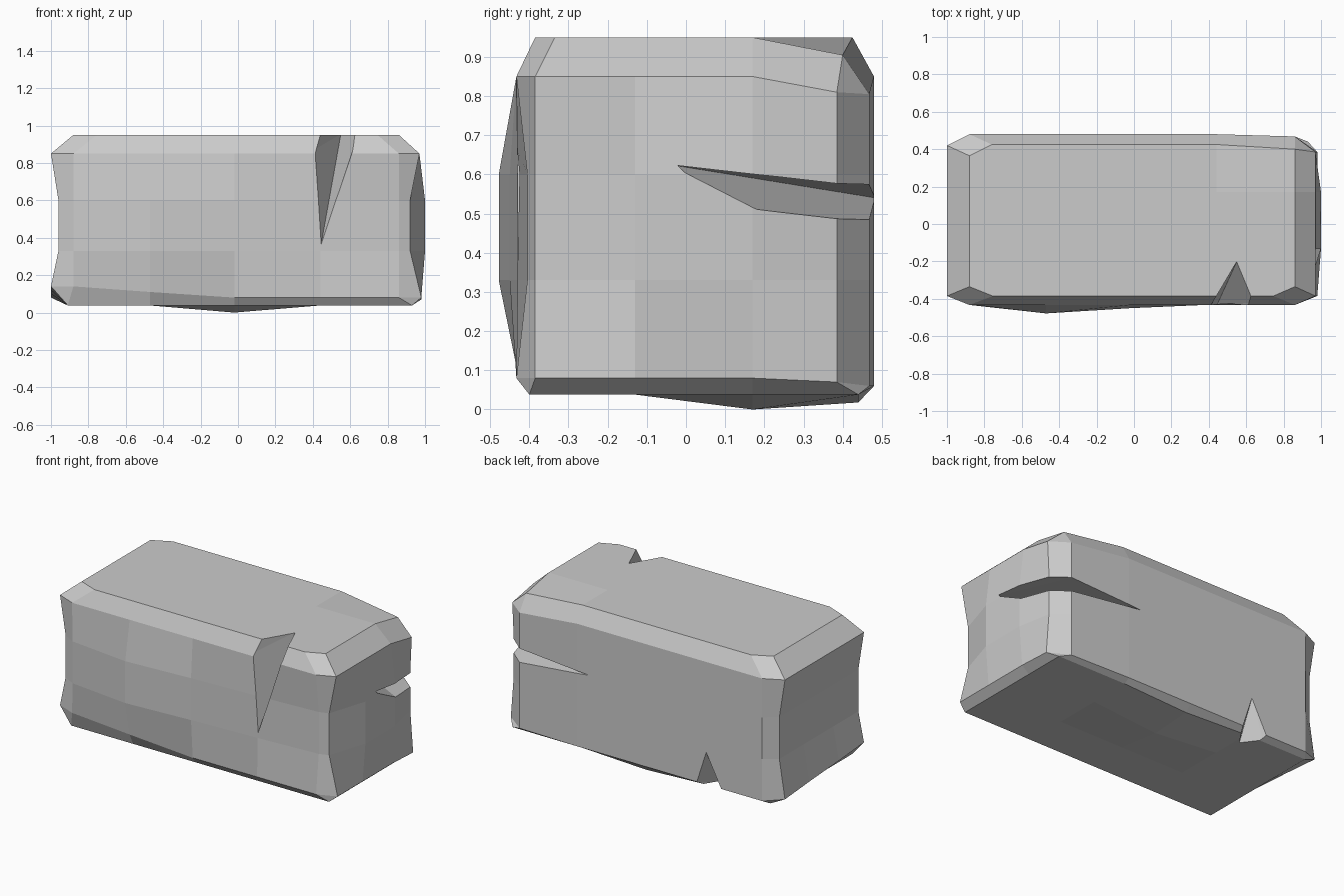
import bpy, bmesh
from mathutils import Vector
from itertools import product

if "Cube" in bpy.data.objects:
    bpy.data.objects.remove(bpy.data.objects["Cube"])

# Lattice shared by the six sides of the block
XS = [-.88, -.47, -.02, .44, .86]
YS = [-.385, -.13, .17, .42]
ZS = [.08, .33, .6, .85]
N = (4, 3, 3)


def place(axis, high, idx):
    """Position of a lattice point on one side, with the worn-stone offsets."""
    i, j, k = idx
    x, y, z = XS[i], YS[j], ZS[k]
    mid = k in (1, 2)
    if axis == 0:
        if high:
            if mid:
                x = (.92, 1.0, 1.0, .96)[j]
            else:
                x = .98 if k == 0 else .97
            if j == 3:
                y = .385
                z = (.07, .33, .6, .81)[k]
        else:
            x = -.96 if mid else -1.0
            if k == 0:
                z = (.14, .12, .1, .08)[j]
    elif axis == 1:
        if high:
            y = .468 if i == 4 else .48
            z = .06 if k == 0 else z
            if i == 4 and k == 3:
                z = .805
        else:
            y = (-.43, -.478, -.45, -.43, -.405)[i] if mid else -.433
            if k == 0:
                z = (.14, .11, .08, .08, .08)[i]
    elif high:
        z = .95
        y = .425 if j == 3 else y
        if i == 4 and j == 3:
            y, z = .40, .905
    else:
        z = .038
        x = -.91 if i == 0 else .93 if i == 4 else x
        y = -.4 if j == 0 else .44 if j == 3 else y
        if i == 2 and j > 1:
            z = .0 if j == 2 else .018
    return Vector((x, y, z))


# Block: six gridded sides joined by chamfer strips and corner triangles
bm = bmesh.new()
verts = {}


def vert(axis, high, idx):
    key = (axis, high, tuple(idx))
    if key not in verts:
        verts[key] = bm.verts.new(place(*key))
    return verts[key]


def at(**kw):
    return tuple(kw["a%d" % n] for n in range(3))


for axis, high in product(range(3), (0, 1)):
    u, v = [n for n in range(3) if n != axis]
    for a, b in product(range(N[u]), range(N[v])):
        quad = []
        for du, dv in ((0, 0), (1, 0), (1, 1), (0, 1)):
            p = [0, 0, 0]
            p[axis], p[u], p[v] = high * N[axis], a + du, b + dv
            quad.append(vert(axis, high, p))
        bm.faces.new(quad)
for run in range(3):
    u, v = [n for n in range(3) if n != run]
    for hu, hv, s in product((0, 1), (0, 1), range(N[run])):
        p, q = [0, 0, 0], [0, 0, 0]
        for pt, t in ((p, s), (q, s + 1)):
            pt[run], pt[u], pt[v] = t, hu * N[u], hv * N[v]
        bm.faces.new((vert(u, hu, p), vert(u, hu, q), vert(v, hv, q), vert(v, hv, p)))
for c in product((0, 1), repeat=3):
    p = [c[n] * N[n] for n in range(3)]
    bm.faces.new([vert(n, c[n], p) for n in range(3)])
bmesh.ops.recalc_face_normals(bm, faces=bm.faces)

# Wider cuts on three top corners
for hx, hy in ((0, 0), (1, 0), (0, 1)):
    p = (hx * N[0], hy * N[1], N[2])
    a, b, t = place(0, hx, p), place(1, hy, p), place(2, 1, p)
    c = t + Vector((0, -.06 if hy else .05, 0))
    n = (b - a).cross(c - a).normalized()
    if n.z < 0:
        n = -n
    bmesh.ops.bisect_plane(bm, geom=bm.verts[:] + bm.edges[:] + bm.faces[:], dist=.0005,
                           plane_co=a, plane_no=n, clear_outer=True)
    bmesh.ops.holes_fill(bm, edges=[e for e in bm.edges if e.is_boundary], sides=0)
bmesh.ops.recalc_face_normals(bm, faces=bm.faces)
mesh = bpy.data.meshes.new("stone_block")
bm.to_mesh(mesh)
bm.free()
block = bpy.data.objects.new("stone_block", mesh)
bpy.context.collection.objects.link(block)


def crack(name, points):
    """Cut a wedge, given by its hull points, out of the block."""
    cb = bmesh.new()
    for p in points:
        cb.verts.new(p)
    bmesh.ops.convex_hull(cb, input=cb.verts)
    bmesh.ops.recalc_face_normals(cb, faces=cb.faces)
    me = bpy.data.meshes.new(name)
    cb.to_mesh(me)
    cb.free()
    ob = bpy.data.objects.new(name, me)
    bpy.context.collection.objects.link(ob)
    ob.hide_render = True
    ob.hide_set(True)
    mod = block.modifiers.new(name, 'BOOLEAN')
    mod.operation, mod.solver, mod.object = 'DIFFERENCE', 'EXACT', ob


# Cracks: front top, right end wrapping to the back, lower back edge
crack("front_crack_cutter", [(.44, -.44, .34), (.55, -.2, .955), (.48, -.385, .84),
      (.54, -.345, .96), (.39, -.47, .86), (.6, -.47, .86), (.42, -.42, .98),
      (.65, -.42, .98), (.53, -.47, .6)])
crack("end_crack_cutter", [(.995, -.04, .625), (.35, .485, .54), (.92, .435, .525),
      (1.02, .17, .60), (1.02, .17, .51), (1.02, .4, .57), (1.02, .4, .48),
      (.85, .51, .57), (.85, .51, .48)])
crack("back_crack_cutter", [(-.48, .482, .27), (-.5, .425, .04), (-.5, .34, .03),
      (-.4, .5, .06), (-.6, .5, .06), (-.42, .45, .0), (-.6, .45, .0)])

# Bake the cuts and drop the cutters
dg = bpy.context.evaluated_depsgraph_get()
block_mesh = bpy.data.meshes.new_from_object(block.evaluated_get(dg))
cutters = [m.object for m in block.modifiers]
block.modifiers.clear()
block.data = block_mesh
for ob in cutters:
    bpy.data.objects.remove(ob)
